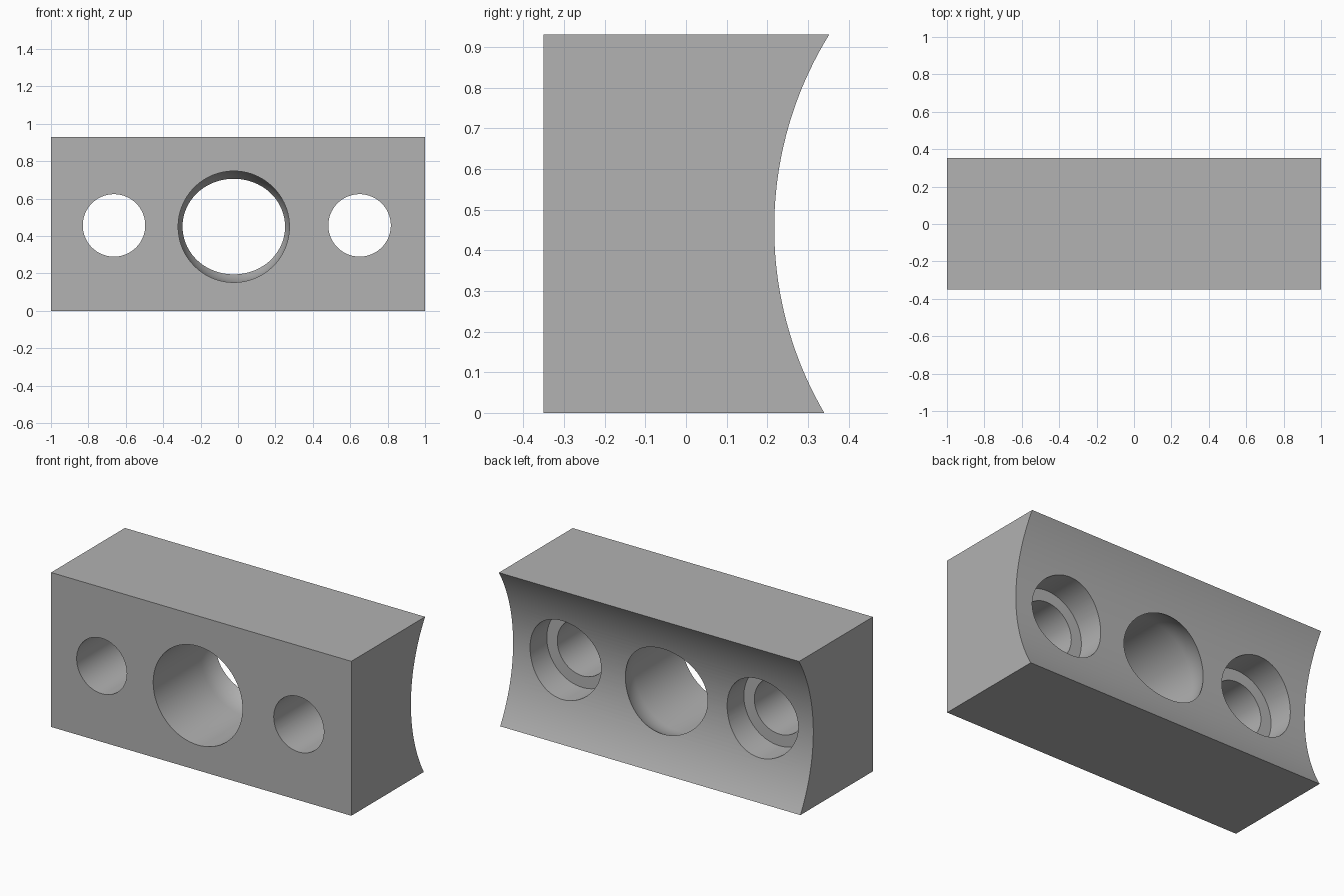
import bpy, bmesh
from math import sin, cos, asin, pi
from mathutils import Matrix, Vector

cube = bpy.data.objects.get("Cube")
if cube:
    bpy.data.objects.remove(cube, do_unlink=True)

HALF_X, HALF_Y, HEIGHT = 1.0, 0.35, 0.93
ARC_R, ARC_Z, ARC_Y = 0.903, 0.455, 0.217   # hollow back face

grey = bpy.data.materials.new("plain_grey")
grey.use_nodes = True
grey.diffuse_color = (0.445, 0.445, 0.445, 1)
grey.node_tree.nodes["Principled BSDF"].inputs["Base Color"].default_value = grey.diffuse_color


def add_object(name, bm):
    bmesh.ops.recalc_face_normals(bm, faces=bm.faces)
    mesh = bpy.data.meshes.new(name)
    bm.to_mesh(mesh)
    bm.free()
    mesh.materials.append(grey)
    obj = bpy.data.objects.new(name, mesh)
    bpy.context.collection.objects.link(obj)
    return obj


def lathe(name, profile, x, z, steps=96):
    """Spin (radius, y) points about a front-to-back axis."""
    bm = bmesh.new()
    verts = [bm.verts.new((r, y, 0)) for r, y in profile]
    edges = [bm.edges.new(pair) for pair in zip(verts, verts[1:])]
    bmesh.ops.spin(bm, geom=verts + edges, cent=(0, 0, 0), axis=(0, 1, 0),
                   angle=2 * pi, steps=steps)
    bmesh.ops.remove_doubles(bm, verts=bm.verts, dist=1e-5)
    bmesh.ops.transform(bm, matrix=Matrix.Translation((x, 0, z)), verts=bm.verts)
    return add_object(name, bm)


# Block: side profile with a circular hollow, extruded across x
start, end = asin(-ARC_Z / ARC_R), asin((HEIGHT - ARC_Z) / ARC_R)
STEPS = 40
outline = [(-HALF_Y, HEIGHT), (-HALF_Y, 0)]
for i in range(STEPS + 1):
    a = start + (end - start) * i / STEPS
    outline.append((ARC_Y + ARC_R * (1 - cos(a)), ARC_Z + ARC_R * sin(a)))
bm = bmesh.new()
side = bm.faces.new([bm.verts.new((-HALF_X, y, z)) for y, z in outline])
grown = bmesh.ops.extrude_face_region(bm, geom=[side], use_keep_orig=True)
bmesh.ops.translate(bm, vec=Vector((2 * HALF_X, 0, 0)),
                    verts=[v for v in grown["geom"] if isinstance(v, bmesh.types.BMVert)])
block = add_object("mounting_block", bm)

# Centre bore: straight from the front, ending in a ball seat
R, SEAT_Y, RINGS = 0.2975, 0.102, 20
seat = [(R * cos(pi / 2 * i / RINGS), SEAT_Y + R * sin(pi / 2 * i / RINGS))
        for i in range(RINGS)]
cutters = [lathe("bore_cutter", [(0, -0.5), (R, -0.5)] + seat + [(0, SEAT_Y + R)],
                 -0.0225, 0.45)]

# Bolt holes with counterbores from the back
for side_name, x in (("right", -0.663), ("left", 0.65)):
    stepped = [(0, -0.5), (0.167, -0.5), (0.167, 0.058), (0.237, 0.058), (0.237, 0.5), (0, 0.5)]
    cutters.append(lathe(side_name + "_bolt_cutter", stepped, x, 0.457))

for cutter in cutters:
    mod = block.modifiers.new(cutter.name, "BOOLEAN")
    mod.operation = "DIFFERENCE"
    mod.solver = "EXACT"
    mod.object = cutter
    cutter.hide_render = True

# Bake the cuts, then smooth the round surfaces
bpy.context.view_layer.update()
graph = bpy.context.evaluated_depsgraph_get()
cut_mesh = bpy.data.meshes.new_from_object(block.evaluated_get(graph))
block.modifiers.clear()
block.data = cut_mesh
cut_mesh.name = "mounting_block"
for cutter in cutters:
    bpy.data.objects.remove(cutter, do_unlink=True)
bpy.ops.object.select_all(action="DESELECT")
block.select_set(True)
bpy.context.view_layer.objects.active = block
bpy.ops.object.shade_smooth_by_angle(angle=pi / 6)
